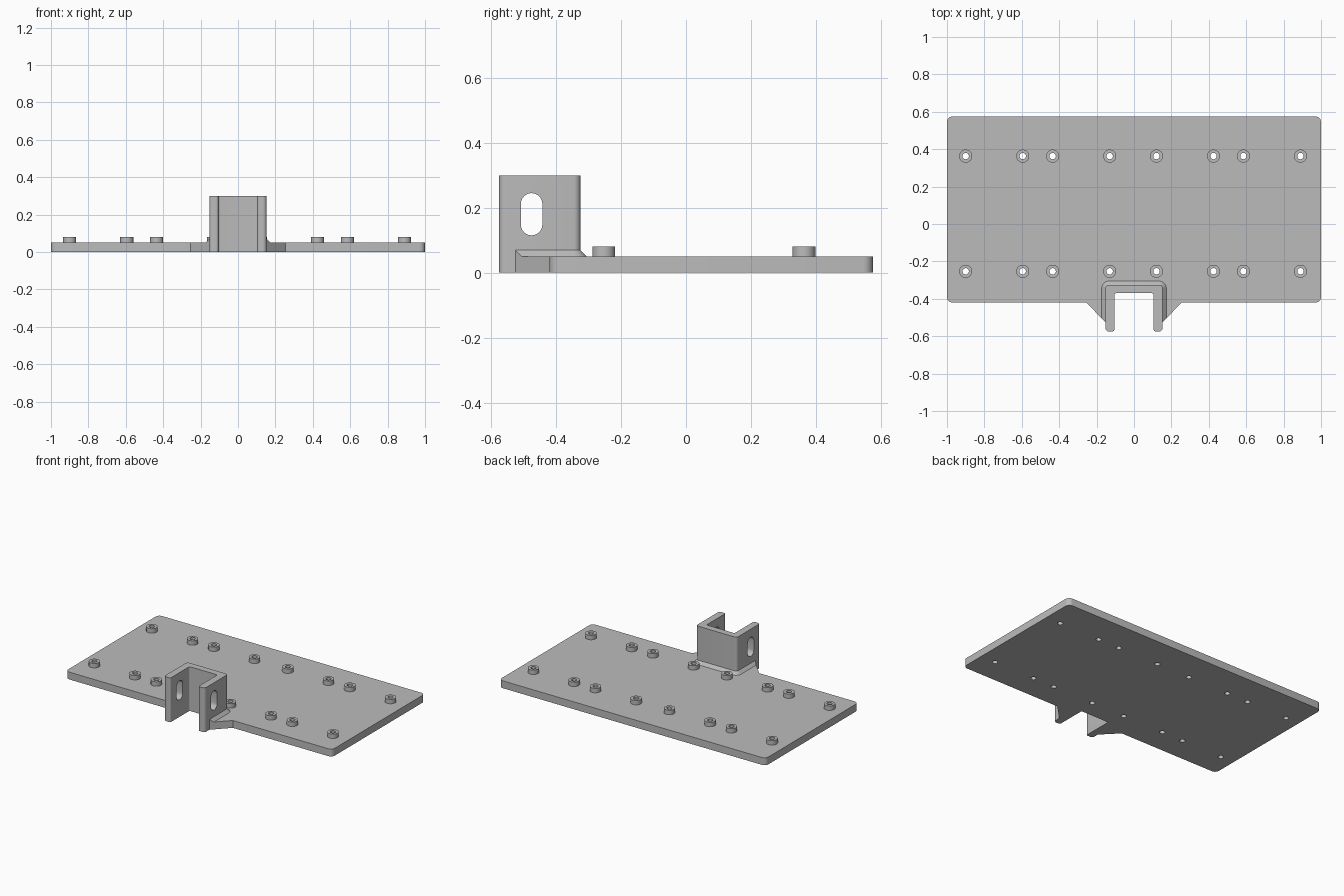
import bpy, bmesh, math
from mathutils import Vector

cube = bpy.data.objects.get("Cube")
if cube:
    bpy.data.objects.remove(cube, do_unlink=True)

GREY = (0.5, 0.5, 0.5, 1)
grey = bpy.data.materials.new("plain grey")
grey.use_nodes = True
grey.diffuse_color = GREY
grey.node_tree.nodes["Principled BSDF"].inputs["Base Color"].default_value = GREY

PLATE_Z, TOP_Z = 0.05, 0.30
WALL_X, WALL_Y, TIP_Y = 0.153, -0.325, -0.575    # outside of the channel bracket
INNER_X, INNER_Y = 0.105, -0.37                  # inside of the channel
EDGE_Y, BACK_Y = -0.42, 0.575                    # front and back of the plate
HOLE_R, BOSS_R = 0.017, 0.035
ROUND, SKIRT = 0.02, 0.02


def rounded(corners, steps=6):
    """Outline from (x, y, radius) corners, rounding each with an arc."""
    out = []
    for i, (x, y, r) in enumerate(corners):
        p = Vector((x, y))
        if not r:
            out.append(p)
            continue
        a = (Vector(corners[i - 1][:2]) - p).normalized()
        b = (Vector(corners[(i + 1) % len(corners)][:2]) - p).normalized()
        centre = p + (a + b) * r                 # all rounded corners are square
        for k in range(steps + 1):
            t = k / steps * math.pi / 2
            out.append(centre - b * r * math.cos(t) - a * r * math.sin(t))
    return out


def mirrored(half):
    """Close a right-hand half outline with its mirror image."""
    return half + [(-x, y, r) for x, y, r in reversed(half)]


def add_object(name, bm):
    bmesh.ops.recalc_face_normals(bm, faces=bm.faces)
    mesh = bpy.data.meshes.new(name)
    bm.to_mesh(mesh)
    bm.free()
    mesh.materials.append(grey)
    obj = bpy.data.objects.new(name, mesh)
    bpy.context.collection.objects.link(obj)
    return obj


def extrude(bm, base, direction):
    face = bm.faces.new([bm.verts.new(p) for p in base])
    res = bmesh.ops.extrude_face_region(bm, geom=[face], use_keep_orig=True)
    moved = [v for v in res["geom"] if isinstance(v, bmesh.types.BMVert)]
    bmesh.ops.translate(bm, verts=moved, vec=direction)


def prism(name, outline, z0, z1):
    bm = bmesh.new()
    extrude(bm, [(p.x, p.y, z0) for p in outline], (0, 0, z1 - z0))
    return add_object(name, bm)


def circle(cx, cy, r, n=24):
    return [Vector((cx + r * math.cos(math.tau * i / n),
                    cy + r * math.sin(math.tau * i / n))) for i in range(n)]


def activate(obj):
    bpy.ops.object.select_all(action="DESELECT")
    obj.select_set(True)
    bpy.context.view_layer.objects.active = obj


def cut(obj, cutter):
    cutter.hide_render = True
    mod = obj.modifiers.new("cut", "BOOLEAN")
    mod.operation, mod.solver, mod.object = "DIFFERENCE", "EXACT", cutter
    activate(obj)
    bpy.ops.object.modifier_apply(modifier=mod.name)
    bpy.data.objects.remove(cutter, do_unlink=True)


# Base plate with corner gussets, recessed to receive the bracket
plate = prism("base_plate", rounded(mirrored([
    (0, WALL_Y, 0), (WALL_X, WALL_Y, ROUND), (WALL_X, -0.525, 0),
    (0.255, EDGE_Y, 0), (1, EDGE_Y, 0.03), (1, BACK_Y, 0.03)])[1:]), 0, PLATE_Z)

# Mounting holes and raised bosses
spots = [(x + side, y) for y in (-0.253, 0.363) for x in (-0.9, -0.595, -0.435, -0.13)
         for side in (0,)]
spots += [(-x - 0.01, y) for x, y in spots]
bm = bmesh.new()
for x, y in spots:
    extrude(bm, [(p.x, p.y, -0.1) for p in circle(x, y, HOLE_R)], (0, 0, 0.3))
cut(plate, add_object("hole_cutter", bm))

bm = bmesh.new()
for x, y in spots:
    rings = [[bm.verts.new((p.x, p.y, z)) for p in circle(x, y, r)]
             for r, z in ((HOLE_R, PLATE_Z), (BOSS_R, PLATE_Z), (BOSS_R, 0.08), (HOLE_R, 0.08))]
    for a, b in zip(rings, rings[1:] + rings[:1]):
        for i in range(len(a)):
            j = (i + 1) % len(a)
            bm.faces.new((a[i], a[j], b[j], b[i]))
bosses = add_object("mounting_bosses", bm)

# Upright channel bracket
bracket = prism("channel_bracket", rounded(mirrored([
    (INNER_X, INNER_Y, 0.01), (INNER_X, TIP_Y, 0.012),
    (WALL_X, TIP_Y, 0.02), (WALL_X, WALL_Y, ROUND)])), 0, TOP_Z)

# Slots through both bracket arms
slot_y, slot_z, slot_r, reach = -0.475, 0.18, 0.033, 0.032
bm = bmesh.new()
slot = []
for end, start in ((1, 0), (-1, math.pi)):
    for k in range(13):
        t = start + math.pi * k / 12
        slot.append((-0.3, slot_y + slot_r * math.cos(t),
                     slot_z + end * reach + slot_r * math.sin(t)))
extrude(bm, slot, (0.6, 0, 0))
cut(bracket, add_object("slot_cutter", bm))

# Sloped skirt around the foot of the bracket


def skirt_path(offset):
    right = [Vector((WALL_X + offset, -0.525 + offset))]
    for k in range(7):
        t = math.pi / 2 * k / 6
        right.append(Vector((WALL_X - ROUND + (ROUND + offset) * math.cos(t),
                             WALL_Y - ROUND + (ROUND + offset) * math.sin(t))))
    return right + [Vector((-p.x, p.y)) for p in reversed(right)]


bm = bmesh.new()
rails = [[bm.verts.new((p.x, p.y, z)) for p in skirt_path(d)]
         for d, z in ((0, PLATE_Z), (SKIRT, PLATE_Z), (0, PLATE_Z + SKIRT))]
for a, b in zip(rails, rails[1:] + rails[:1]):
    for i in range(len(a) - 1):
        bm.faces.new((a[i], a[i + 1], b[i + 1], b[i]))
for end in (0, -1):
    bm.faces.new([rail[end] for rail in rails])
skirt = add_object("bracket_skirt", bm)

# Smooth the round surfaces, keep edges sharp
for obj in (plate, bosses, bracket, skirt):
    activate(obj)
    bpy.ops.object.shade_smooth_by_angle(angle=math.radians(30))
